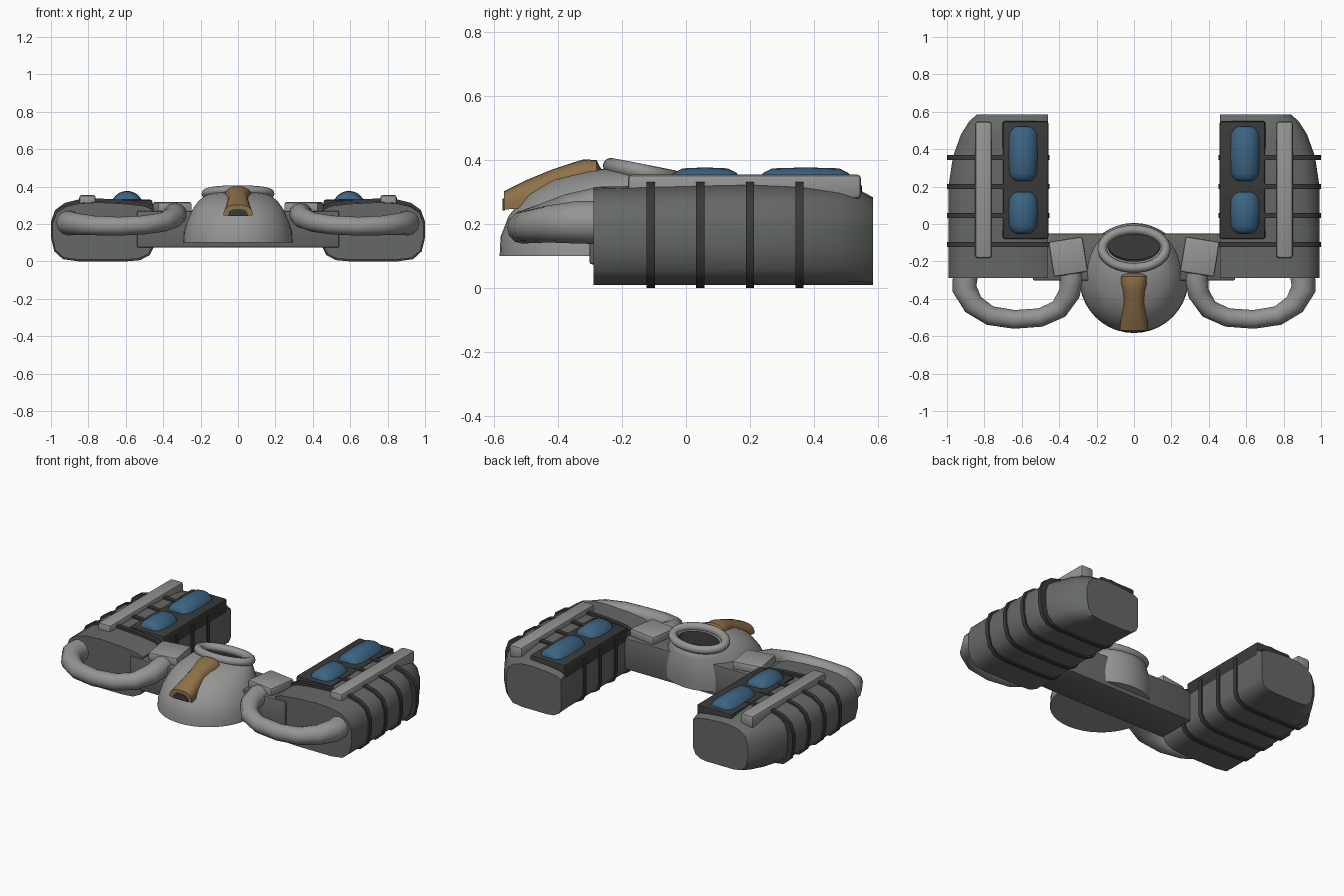
import bpy, bmesh, math
from mathutils import Vector, Matrix

if "Cube" in bpy.data.objects:
    bpy.data.objects.remove(bpy.data.objects["Cube"])


def material(name, rgb):
    m = bpy.data.materials.new(name)
    m.diffuse_color = (*rgb, 1)
    m.use_nodes = True
    m.node_tree.nodes["Principled BSDF"].inputs["Base Color"].default_value = m.diffuse_color
    return m


POD = material("mid_grey", (0.13, 0.14, 0.13))
LIGHT = material("light_grey", (0.30, 0.30, 0.295))
DARK = material("dark_grey", (0.04, 0.042, 0.04))
BLUE = material("blue", (0.045, 0.13, 0.23))
TAN = material("tan", (0.27, 0.165, 0.065))


def finish(bm, name, mats, angle=40):
    bmesh.ops.recalc_face_normals(bm, faces=bm.faces)
    me = bpy.data.meshes.new(name)
    bm.to_mesh(me)
    bm.free()
    for m in mats:
        me.materials.append(m)
    for p in me.polygons:
        p.use_smooth = True
    me.set_sharp_from_angle(angle=math.radians(angle))
    ob = bpy.data.objects.new(name, me)
    bpy.context.collection.objects.link(ob)
    return ob


def loft(name, rings, mats, closed=False, dark_from=None, angle=40):
    """Skin a list of equal-length point loops."""
    bm = bmesh.new()
    vs = [[bm.verts.new(p) for p in r] for r in rings]
    n = len(vs[0])
    count = len(vs) if closed else len(vs) - 1
    for i in range(count):
        a, b = vs[i], vs[(i + 1) % len(vs)]
        for j in range(n):
            k = (j + 1) % n
            f = bm.faces.new((a[j], a[k], b[k], b[j]))
            if dark_from is not None and i >= dark_from:
                f.material_index = 1
    if not closed:
        bm.faces.new(vs[0])
        f = bm.faces.new(vs[-1])
        if dark_from is not None:
            f.material_index = 1
    return finish(bm, name, mats, angle)


def tube(name, pts, radii, mat, sides=12, closed=False):
    pts = [Vector(p) for p in pts]
    n = len(pts)
    rings = []
    for i, p in enumerate(pts):
        a = pts[i - 1] if (closed or i > 0) else p
        b = pts[(i + 1) % n] if (closed or i < n - 1) else p
        t = (b - a).normalized()
        u = t.cross(Vector((0, 0, 1))).normalized()
        v = u.cross(t)
        r = radii[i]
        rings.append([p + r * (u * math.cos(q) + v * math.sin(q))
                      for q in (2 * math.pi * k / sides for k in range(sides))])
    return loft(name, rings, [mat], closed, angle=60)


def box(name, centre, size, mat, bevel=0.01, rot=0.0):
    bm = bmesh.new()
    bmesh.ops.create_cube(bm, size=1)
    bmesh.ops.scale(bm, vec=size, verts=bm.verts)
    bmesh.ops.bevel(bm, geom=bm.edges[:], offset=bevel, segments=2,
                    affect='EDGES', profile=0.5)
    bmesh.ops.rotate(bm, matrix=Matrix.Rotation(rot, 3, 'Z'), verts=bm.verts)
    bmesh.ops.translate(bm, vec=centre, verts=bm.verts)
    return finish(bm, name, [mat])


# Pod cross-section (x, z)
SEC = [(0.46, 0.08), (0.48, 0.04), (0.53, 0.015), (0.6, 0.009), (0.85, 0.009),
       (0.93, 0.02), (0.975, 0.06), (0.992, 0.13), (0.992, 0.21), (0.97, 0.27),
       (0.92, 0.305), (0.85, 0.322), (0.75, 0.328), (0.6, 0.32), (0.5, 0.308), (0.46, 0.29)]
# y, outer x, height factor
STATIONS = [(-0.29, 0.992, 0.96), (0.05, 0.992, 0.99), (0.2, 0.992, 1.0), (0.36, 0.968, 0.99),
            (0.48, 0.925, 0.96), (0.55, 0.88, 0.92), (0.585, 0.84, 0.86)]

for side, s in (("left", -1), ("right", 1)):
    # Pod body, narrowing on its outer side towards the back
    rings = [[(s * (0.46 + (x - 0.46) * (xo - 0.46) / 0.532), y, 0.009 + (z - 0.009) * h)
              for x, z in SEC] for y, xo, h in STATIONS]
    loft(side + "_pod", rings, [POD])
    # Four straps around the pod
    for i, y in enumerate((-0.11, 0.045, 0.2, 0.355)):
        band = [(s * (0.726 + (x - 0.726) * 1.03), 0.1685 + (z - 0.1685) * 1.055) for x, z in SEC]
        loft(f"{side}_strap_{i + 1}", [[(x, y + d, z) for x, z in band] for d in (-0.013, 0.013)], [DARK])
    # Dark panel with two blue lenses
    box(side + "_panel", (s * 0.58, 0.235, 0.285), (0.245, 0.63, 0.09), DARK, 0.012)
    for i, (y0, y1) in enumerate(((-0.05, 0.17), (0.23, 0.52))):
        prof = [(y0, 0.055), (y0 + 0.012, 0.07), (y0 + 0.04, 0.084), ((y0 + y1) / 2, 0.087),
                (y1 - 0.04, 0.084), (y1 - 0.012, 0.07), (y1, 0.055)]
        rings = [[(s * 0.593 + r * math.cos(2 * math.pi * k / 24), y,
                   0.29 + r * math.sin(2 * math.pi * k / 24)) for k in range(24)] for y, r in prof]
        loft(f"{side}_lens_{i + 1}", rings, [BLUE], angle=60)
    # Top rail
    box(side + "_rail", (s * 0.805, 0.183, 0.317), (0.088, 0.73, 0.076), LIGHT, 0.014)
    # Curved handle tube
    path = [(0.90, -0.26, 0.205), (0.907, -0.345, 0.205), (0.86, -0.43, 0.2), (0.77, -0.49, 0.192),
            (0.64, -0.51, 0.188), (0.5, -0.5, 0.195), (0.40, -0.455, 0.21), (0.345, -0.37, 0.235),
            (0.335, -0.29, 0.25), (0.35, -0.2, 0.25)]
    tube(side + "_handle", [(s * x, y, z) for x, y, z in path],
         [0.068, 0.066, 0.058, 0.052, 0.05, 0.05, 0.052, 0.058, 0.062, 0.058], LIGHT)
    # Joint block
    box(side + "_joint_block", (s * 0.352, -0.175, 0.288), (0.185, 0.19, 0.058), LIGHT, 0.012,
        -s * math.radians(9))

# Cross bar joining the pods
box("cross_bar", (0, -0.177, 0.172), (1.08, 0.25, 0.196), POD, 0.008)

# Central dome rising to an open neck: front y, front z, back y, back z, half width
DOME = [(-0.583, 0.1, 0.0, 0.1, 0.292), (-0.58, 0.16, 0.005, 0.16, 0.289),
        (-0.555, 0.225, 0.006, 0.205, 0.272), (-0.5, 0.292, 0.002, 0.25, 0.248),
        (-0.42, 0.338, -0.005, 0.29, 0.218), (-0.32, 0.364, -0.012, 0.318, 0.188),
        (-0.235, 0.375, -0.03, 0.335, 0.165), (-0.2, 0.37, -0.05, 0.33, 0.138),
        (-0.19, 0.29, -0.045, 0.285, 0.138)]
rings = []
for yf, zf, yb, zb, rx in DOME:
    rings.append([(rx * math.cos(a), (yf + yb) / 2 + (yb - yf) / 2 * math.sin(a),
                   (zf + zb) / 2 + (zb - zf) / 2 * math.sin(a))
                  for a in (2 * math.pi * k / 40 for k in range(40))])
loft("dome", rings, [LIGHT, DARK], dark_from=7, angle=50)

# Tilted neck ring
ring = [(0.17 * math.cos(a), -0.133 + 0.102 * math.sin(a), 0.362 - 0.02 * math.sin(a))
        for a in (2 * math.pi * k / 36 for k in range(36))]
tube("neck_ring", ring, [0.025] * 36, LIGHT, 12, True)


def arch(y, w, top, base, n=12):
    pts = []
    for k in range(n + 1):
        a = math.pi * k / n
        c = math.cos(a)
        pts.append((w * math.copysign(abs(c) ** 0.75, c), y, base + (top - base) * math.sin(a) ** 0.75))
    return pts


# Tan arched grip on the dome, with a dark opening at its front
GRIP = [(-0.57, 0.078, 0.302, 0.245), (-0.5, 0.07, 0.337, 0.25), (-0.42, 0.057, 0.37, 0.29),
        (-0.36, 0.062, 0.39, 0.31), (-0.32, 0.073, 0.402, 0.32), (-0.28, 0.074, 0.4, 0.33),
        (-0.26, 0.064, 0.362, 0.33)]
loft("front_grip", [arch(*g) for g in GRIP], [TAN])
loft("grip_opening", [arch(-0.574, 0.053, 0.28, 0.243), arch(-0.566, 0.053, 0.28, 0.243)], [DARK])
